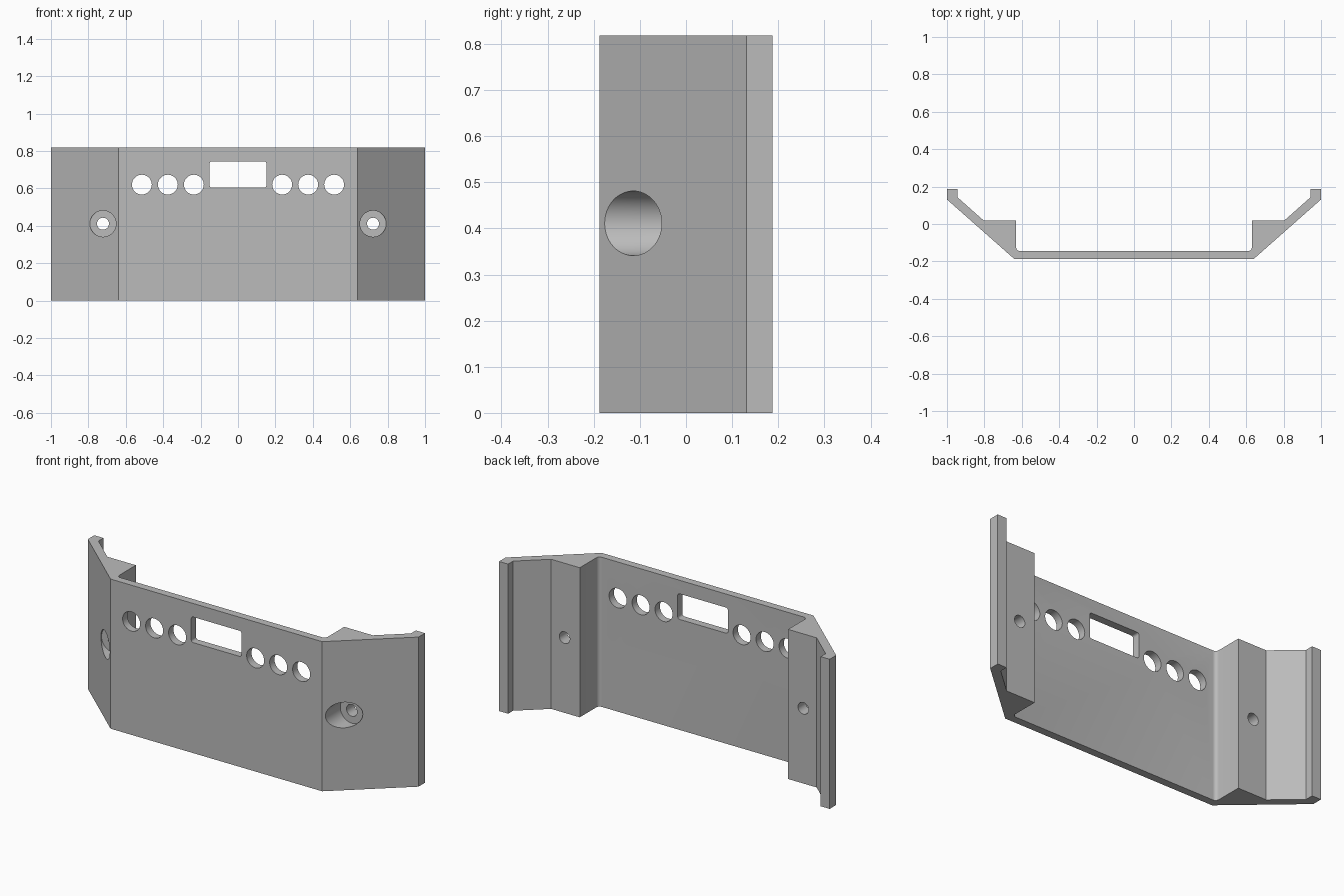
import bpy, bmesh
from math import sin, cos, pi, radians
from mathutils import Matrix

cube = bpy.data.objects.get("Cube")
if cube:
    bpy.data.objects.remove(cube, do_unlink=True)

HEIGHT = 0.818
FRONT, BACK = -0.187, 0.187

grey = bpy.data.materials.new("plain grey")
grey.use_nodes = True
colour = (0.5, 0.5, 0.5, 1)
grey.diffuse_color = colour
grey.node_tree.nodes["Principled BSDF"].inputs["Base Color"].default_value = colour


def finish(bm, name):
    bmesh.ops.recalc_face_normals(bm, faces=bm.faces)
    mesh = bpy.data.meshes.new(name)
    bm.to_mesh(mesh)
    bm.free()
    mesh.materials.append(grey)
    obj = bpy.data.objects.new(name, mesh)
    bpy.context.collection.objects.link(obj)
    return obj


def prism(name, points, offset):
    """Closed outline extruded along an offset."""
    bm = bmesh.new()
    face = bm.faces.new([bm.verts.new(p) for p in points])
    grown = bmesh.ops.extrude_face_region(bm, geom=[face])["geom"]
    verts = [v for v in grown if isinstance(v, bmesh.types.BMVert)]
    bmesh.ops.translate(bm, verts=verts, vec=offset)
    return finish(bm, name)


def drill(name, x, z, radius, y0, y1):
    """Cylinder along y, used as a cutter."""
    bm = bmesh.new()
    place = Matrix.Translation((x, (y0 + y1) / 2, z)) @ Matrix.Rotation(pi / 2, 4, 'X')
    bmesh.ops.create_cone(bm, cap_ends=True, segments=48, radius1=radius,
                          radius2=radius, depth=y1 - y0, matrix=place)
    return finish(bm, name)


def arc(cx, cy, r, start, steps=6):
    return [(cx + r * cos(start + pi / 2 * i / steps),
             cy + r * sin(start + pi / 2 * i / steps)) for i in range(steps + 1)]


# Panel: angled wings, end lips, screw blocks and filleted inner corners
fillet = 0.02
inner_x, plate_back = 0.63, -0.145
half = [(0.64, FRONT), (1, 0.131), (1, BACK), (0.945, BACK), (0.945, 0.144),
        (0.803, 0.018), (inner_x, 0.018)]
half += reversed(arc(inner_x - fillet, plate_back + fillet, fillet, -pi / 2))
outline = half + [(-x, y) for x, y in reversed(half)]
panel = prism("front_panel", [(x, y, 0) for x, y in outline], (0, 0, HEIGHT))

# Cutters: indicator holes, screw holes and their counterbores
cutters = []
for side in (-1, 1):
    for x in (0.236, 0.375, 0.514):
        cutters.append(drill("round_hole", side * x, 0.62, 0.053, -0.3, -0.05))
    cutters.append(drill("counterbore", side * 0.722, 0.411, 0.07, -0.3, -0.048))
    cutters.append(drill("screw_hole", side * 0.722, 0.411, 0.032, -0.25, 0.1))

# Display window with rounded corners
w, h, r, zc = 0.152, 0.07, 0.012, 0.674
window = []
for i, (sx, sz) in enumerate([(1, 1), (-1, 1), (-1, -1), (1, -1)]):
    window += arc(sx * (w - r), zc + sz * (h - r), r, i * pi / 2, 4)
cutters.append(prism("window_hole", [(x, -0.3, z) for x, z in window], (0, 0.25, 0)))

bpy.context.view_layer.objects.active = panel
for cutter in cutters:
    cutter.hide_render = True
    cut = panel.modifiers.new("cut", 'BOOLEAN')
    cut.operation = 'DIFFERENCE'
    cut.solver = 'EXACT'
    cut.object = cutter
    bpy.ops.object.modifier_apply(modifier=cut.name)
    bpy.data.objects.remove(cutter, do_unlink=True)

# Smooth hole walls, crisp panel edges
bpy.ops.object.select_all(action='DESELECT')
panel.select_set(True)
bpy.ops.object.shade_smooth_by_angle(angle=radians(30))
